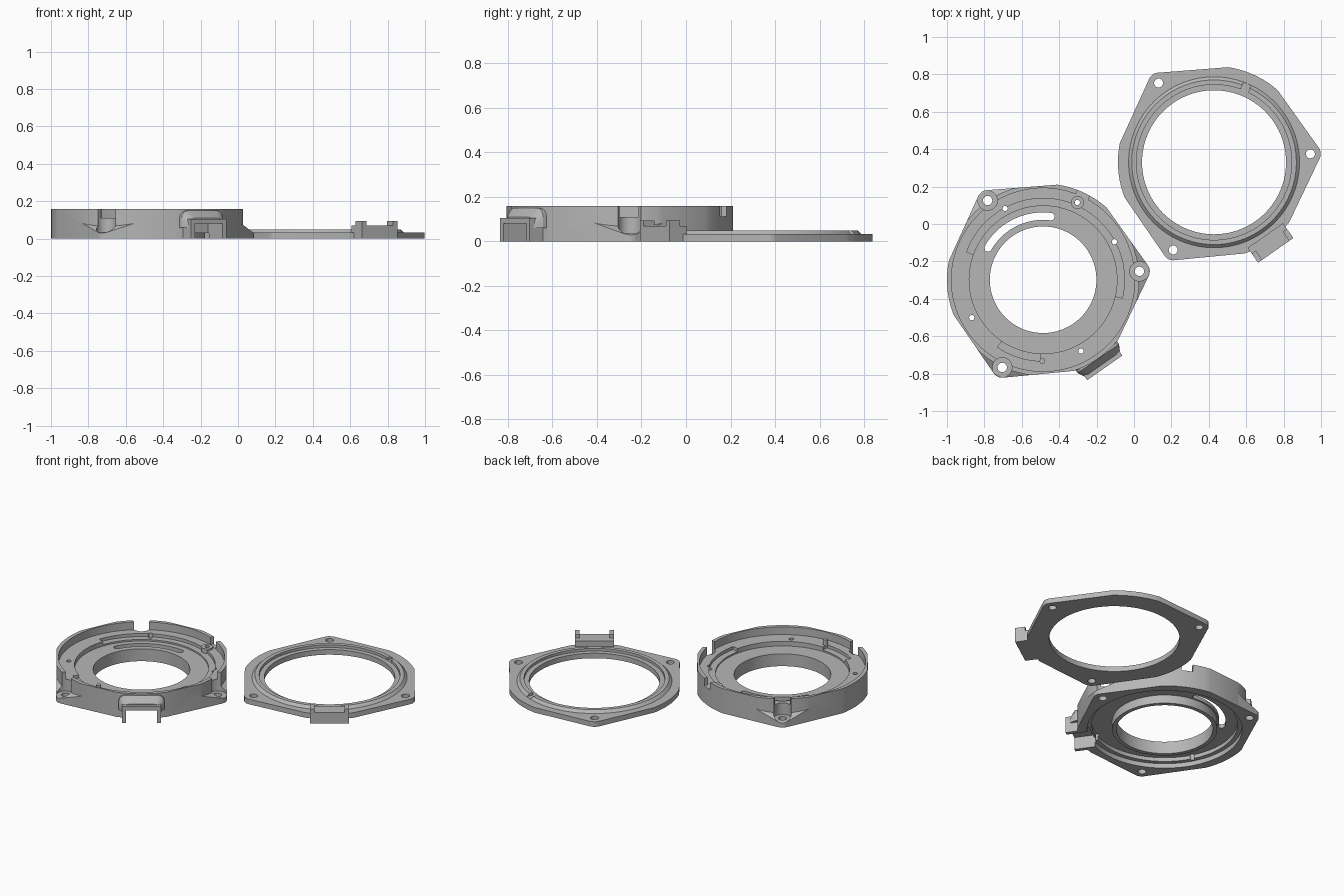
import bpy, bmesh, math
from mathutils import Matrix

if "Cube" in bpy.data.objects:
    bpy.data.objects.remove(bpy.data.objects["Cube"])

EARS = (5, 125, 245)      # directions of the screw ears
R, EAR_D = 0.514, 0.517   # body radius, ear hole distance
EAR_R = R * math.cos(math.radians(13)) - EAR_D * math.cos(math.radians(30.5))
TAB = -55                 # direction of the latch

grey = bpy.data.materials.new("grey plastic")
grey.diffuse_color = (0.47, 0.47, 0.47, 1)
grey.use_nodes = True
grey.node_tree.nodes["Principled BSDF"].inputs["Base Color"].default_value = grey.diffuse_color


def pol(r, a, c=(0, 0)):
    a = math.radians(a)
    return (c[0] + r * math.cos(a), c[1] + r * math.sin(a))


def arc(r, a0, a1, n, c=(0, 0)):
    return [pol(r, a0 + (a1 - a0) * i / n, c) for i in range(n + 1)]


def finish(bm, name, turn=0):
    bmesh.ops.recalc_face_normals(bm, faces=bm.faces)
    bm.transform(Matrix.Rotation(math.radians(turn), 4, 'Z'))
    me = bpy.data.meshes.new(name)
    bm.to_mesh(me)
    bm.free()
    me.materials.append(grey)
    ob = bpy.data.objects.new(name, me)
    bpy.context.collection.objects.link(ob)
    return ob


def prism(name, pts, z0, z1, turn=0):
    """Extruded outline; z1 may be a function of the point."""
    bm = bmesh.new()
    top = z1 if callable(z1) else (lambda x, y: z1)
    lo = [bm.verts.new((x, y, z0)) for x, y in pts]
    hi = [bm.verts.new((x, y, top(x, y))) for x, y in pts]
    bm.faces.new(lo)
    bm.faces.new(hi)
    for i in range(len(pts)):
        j = (i + 1) % len(pts)
        bm.faces.new((lo[i], lo[j], hi[j], hi[i]))
    return finish(bm, name, turn)


def cyl(r, z0, z1, c=(0, 0), n=96):
    return prism("round", arc(r, 0, 360, n, c)[:-1], z0, z1)


def box(x0, x1, y0, y1, z0, z1, turn=TAB):
    return prism("block", [(x0, y0), (x1, y0), (x1, y1), (x0, y1)], z0, z1, turn)


def lathe(name, prof, n=96):
    bm = bmesh.new()
    rings = [[bm.verts.new((*pol(r, 360 * i / n), z)) for r, z in prof] for i in range(n)]
    m = len(prof)
    for i in range(n):
        a, b = rings[i], rings[(i + 1) % n]
        for k in range(m):
            bm.faces.new((a[k], b[k], b[(k + 1) % m], a[(k + 1) % m]))
    return finish(bm, name)


def combine(ob, other, op):
    mod = ob.modifiers.new("combine", 'BOOLEAN')
    mod.object, mod.operation, mod.solver = other, op, 'EXACT'
    bpy.context.view_layer.objects.active = ob
    bpy.ops.object.modifier_apply(modifier=mod.name)
    bpy.data.objects.remove(other)


def add(ob, other):
    combine(ob, other, 'UNION')


def cut(ob, other):
    combine(ob, other, 'DIFFERENCE')


def place(ob, x, y):
    ob.location = (x, y, 0)
    bpy.ops.object.select_all(action='DESELECT')
    ob.select_set(True)
    bpy.context.view_layer.objects.active = ob
    bpy.ops.object.shade_smooth_by_angle(angle=math.radians(25))


# ---- housing: round body with flats beside the ears
body = []
for a in EARS:
    body += arc(R, a - 17.5, a + 17.5, 10) + arc(R, a + 43.5, a + 76.5, 9)
housing = prism("housing", body, 0, 0.16)

# sloped ears
ear = arc(EAR_R, -30.5, 30.5, 8, (EAR_D, 0)) + [pol(R, 17.5), (0.45, 0), pol(R, -17.5)]
for a in EARS:
    add(housing, prism("ear", ear, 0, lambda x, y: 0.03 + (0.572 - x) * 0.64, a))

# latch hood: rounded arch that tapers outward, with lintel and legs
bm = bmesh.new()
loops = []
for x, w, h in ((0.46, 0.135, 0.15), (0.515, 0.135, 0.15), (0.552, 0.115, 0.11)):
    half = [(w, 0.06)] + [(w - 0.04 + 0.04 * math.cos(t), h - 0.04 + 0.04 * math.sin(t))
                          for t in (i * math.pi / 8 for i in range(5))]
    sec = half + [(-y, z) for y, z in reversed(half)]
    loops.append([bm.verts.new((x, y, z)) for y, z in sec])
for p, q in zip(loops, loops[1:]):
    for i in range(len(p)):
        j = (i + 1) % len(p)
        bm.faces.new((p[i], p[j], q[j], q[i]))
bm.faces.new(loops[0])
bm.faces.new(loops[-1])
add(housing, finish(bm, "hood", TAB))
add(housing, box(0.47, 0.575, -0.115, 0.115, 0, 0.105))

# interior: shelf inside the wall, seat with two wide sectors, central opening
cut(housing, cyl(0.49, 0.11, 0.3))
cut(housing, cyl(0.395, 0.08, 0.3))
for a0, a1 in ((-13, 160), (236, 268)):
    cut(housing, prism("sector", arc(0.435, a0, a1, 48) + arc(0.36, a1, a0, 48), 0.09, 0.3))
cut(housing, cyl(0.285, -0.1, 0.3))

# underside: stepped groove around a collar
cut(housing, lathe("groove", [(0.31, -0.1), (0.31, 0.055), (0.43, 0.055),
                              (0.43, 0.03), (0.457, 0.03), (0.457, -0.1)]))

# latch opening under the hood
cut(housing, box(0.44, 0.7, -0.09, 0.09, -0.1, 0.08))

# curved slot with round ends
slot = (arc(0.36, 83, 150, 24) + arc(0.02, 150, 330, 8, pol(0.34, 150))[1:-1]
        + arc(0.32, 150, 83, 24) + arc(0.02, 263, 443, 8, pol(0.34, 83))[1:-1])
cut(housing, prism("slot", slot, -0.1, 0.3))

# ear screw pockets and holes
for a in EARS:
    cut(housing, cyl(0.052, 0.035, 0.3, pol(EAR_D, a), 32))
    cut(housing, cyl(0.025, -0.1, 0.3, pol(EAR_D, a), 24))

# wall notch with a bossed hole, four small screw holes, locating pin
cut(housing, box(0.46, 0.6, -0.035, 0.035, 0.112, 0.3, 65))
add(housing, cyl(0.035, 0.06, 0.12, pol(0.452, 66), 24))
for r, a in ((0.452, 66), (0.432, 28), (0.432, 118), (0.432, 208), (0.432, 298)):
    cut(housing, cyl(0.014, -0.1, 0.3, pol(r, a), 16))
add(housing, cyl(0.015, 0.06, 0.145, pol(0.435, 269.5), 16))
place(housing, -0.486, -0.298)

# ---- cover: flat plate with ears
plate = []
for a in EARS:
    plate += arc(EAR_R, a - 30.5, a + 30.5, 8, pol(EAR_D, a)) + arc(R, a + 43.5, a + 76.5, 9)
cover = prism("cover", plate, 0, 0.033)

# latch block with end prongs
add(cover, box(0.478, 0.575, -0.115, 0.115, 0, 0.07))
for s in (-1, 1):
    y0, y1 = sorted((s * 0.088, s * 0.115))
    add(cover, box(0.515, 0.575, y0, y1, 0.05, 0.095))

# raised locating ring with a small gap, opening and screw holes
ring = lathe("ring", [(0.40, 0.01), (0.415, 0.033), (0.415, 0.05),
                      (0.44, 0.05), (0.457, 0.033), (0.457, 0.01)])
cut(ring, box(0.40, 0.5, -0.022, 0.022, 0.034, 0.1, 67))
add(cover, ring)
cut(cover, cyl(0.385, -0.1, 0.2))
for a in EARS:
    cut(cover, cyl(0.024, -0.1, 0.2, pol(EAR_D, a), 24))
place(cover, 0.428, 0.33)
